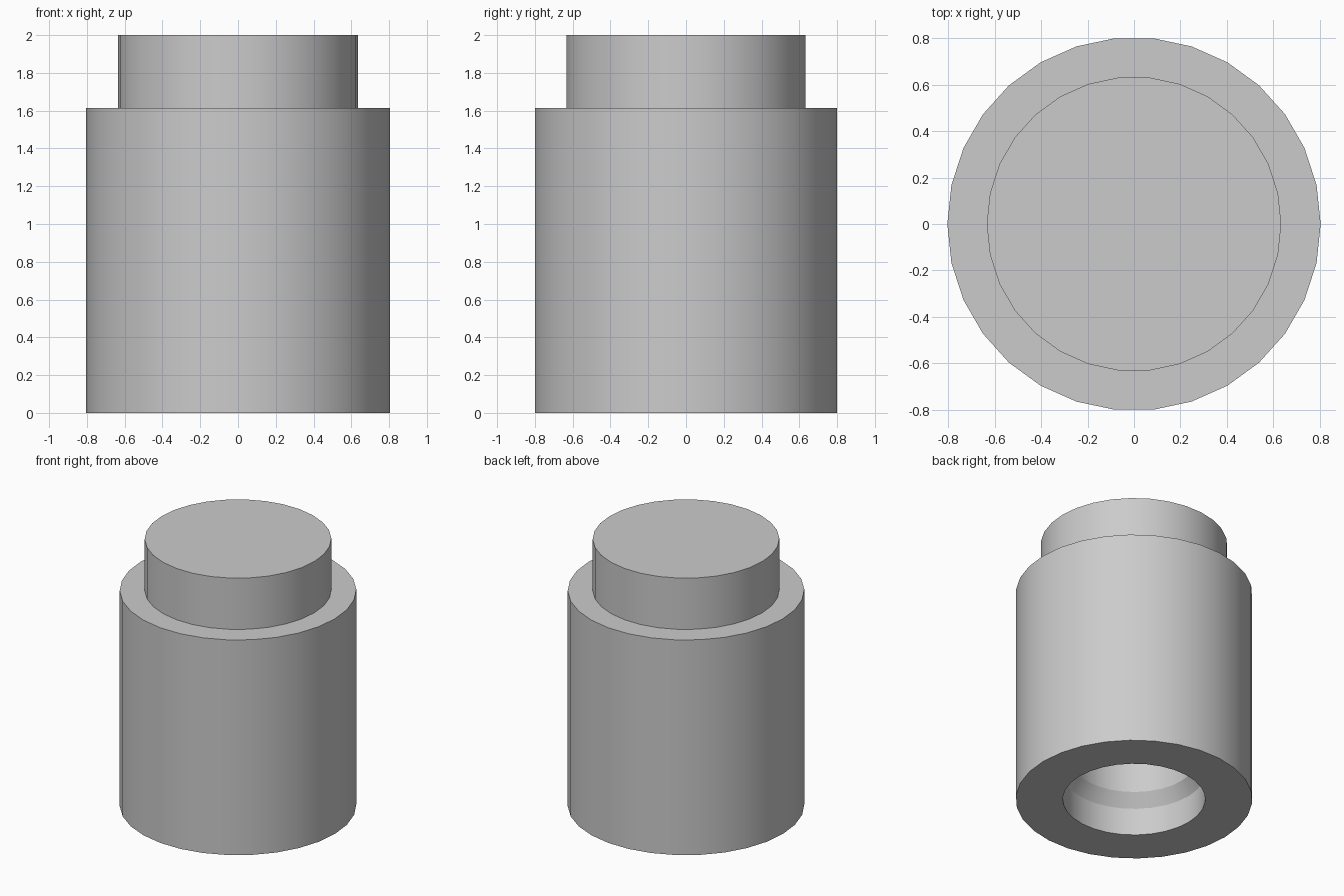
import bpy, bmesh, math

SIDES = 30

cube = bpy.data.objects.get("Cube")
if cube:
    bpy.data.objects.remove(cube, do_unlink=True)

grey = bpy.data.materials.new("plain grey")
grey.use_nodes = True
colour = (0.6, 0.6, 0.6, 1)
grey.diffuse_color = colour
grey.node_tree.nodes["Principled BSDF"].inputs["Base Color"].default_value = colour


def lathe(name, rings, material):
    """Join round rings (radius, height) into a closed solid, capped at both ends."""
    bm = bmesh.new()
    loops = []
    for radius, z in rings:
        angles = [math.tau * i / SIDES for i in range(SIDES)]
        loops.append([bm.verts.new((radius * math.cos(a), radius * math.sin(a), z)) for a in angles])
    for low, high in zip(loops, loops[1:]):
        for i in range(SIDES):
            j = (i + 1) % SIDES
            bm.faces.new((low[i], low[j], high[j], high[i]))
    bm.faces.new(loops[0])
    bm.faces.new(loops[-1])
    bmesh.ops.recalc_face_normals(bm, faces=bm.faces)
    mesh = bpy.data.meshes.new(name)
    bm.to_mesh(mesh)
    bm.free()
    mesh.materials.append(material)
    obj = bpy.data.objects.new(name, mesh)
    bpy.context.collection.objects.link(obj)
    bpy.ops.object.select_all(action="DESELECT")
    obj.select_set(True)
    bpy.context.view_layer.objects.active = obj
    bpy.ops.object.shade_smooth_by_angle(angle=math.radians(30))
    return obj


# Stepped cylinder: blind bore with a tapered step, wide body, narrower top
lathe("stepped_cylinder", [
    (0.42, 1.4), (0.42, 0.3),        # narrow bore
    (0.485, 0.205), (0.485, 0),      # taper and wide mouth
    (0.805, 0), (0.805, 1.615),      # body wall
    (0.635, 1.615), (0.635, 2),      # shoulder and raised top
], grey)
